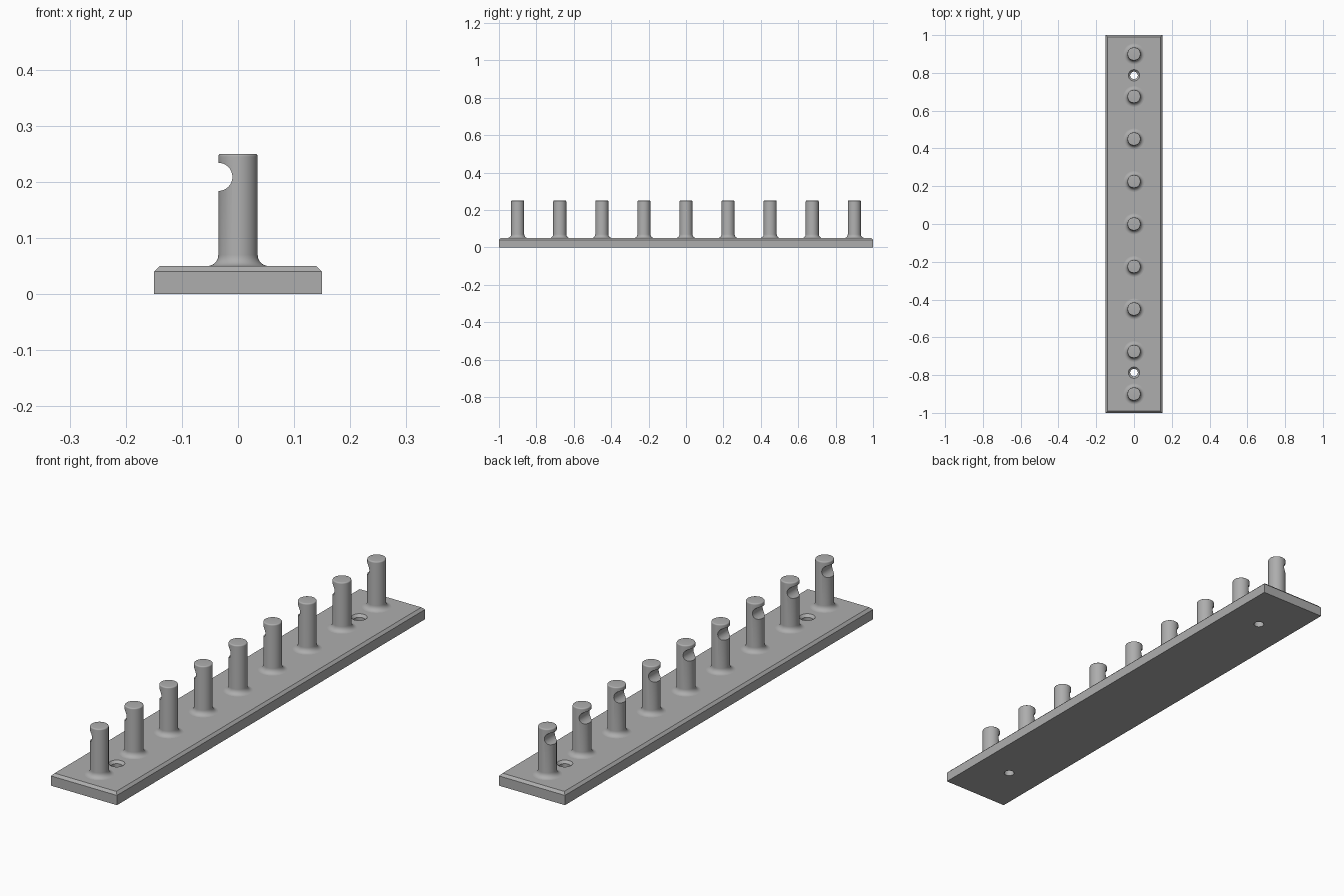
import bpy, bmesh, math
from mathutils import Matrix, Vector

if "Cube" in bpy.data.objects:
    bpy.data.objects.remove(bpy.data.objects["Cube"], do_unlink=True)

GREY = (0.42, 0.42, 0.42, 1)
grey = bpy.data.materials.new("plain grey")
grey.use_nodes = True
grey.diffuse_color = GREY
grey.node_tree.nodes["Principled BSDF"].inputs["Base Color"].default_value = GREY

HEIGHT, PLATE, RADIUS, FILLET, EDGE = 0.25, 0.05, 0.035, 0.02, 0.005


def add_object(name, bm):
    bmesh.ops.recalc_face_normals(bm, faces=bm.faces)
    mesh = bpy.data.meshes.new(name)
    bm.to_mesh(mesh)
    bm.free()
    mesh.materials.append(grey)
    obj = bpy.data.objects.new(name, mesh)
    bpy.context.collection.objects.link(obj)
    return obj


def lathe(name, profile, steps=48):
    """Closed solid turned from (radius, height) points that start and end on the axis."""
    bm = bmesh.new()
    verts = [bm.verts.new((r, 0, z)) for r, z in profile]
    edges = [bm.edges.new(pair) for pair in zip(verts, verts[1:])]
    bmesh.ops.spin(bm, geom=verts + edges, axis=(0, 0, 1), cent=(0, 0, 0),
                   angle=math.tau, steps=steps)
    bmesh.ops.remove_doubles(bm, verts=bm.verts, dist=1e-5)
    return add_object(name, bm)


def select_only(obj):
    bpy.ops.object.select_all(action='DESELECT')
    obj.select_set(True)
    bpy.context.view_layer.objects.active = obj


def cut(obj, cutter):
    mod = obj.modifiers.new("cut", 'BOOLEAN')
    mod.operation, mod.solver, mod.object = 'DIFFERENCE', 'EXACT', cutter
    select_only(obj)
    bpy.ops.object.modifier_apply(modifier=mod.name)
    bpy.data.objects.remove(cutter, do_unlink=True)


# Base plate with a chamfered top rim
bm = bmesh.new()
bmesh.ops.create_cube(bm, size=1, matrix=Matrix.Translation((0, 0, PLATE / 2))
                      @ Matrix.Diagonal((0.3, 2, PLATE, 1)))
rim = [e for e in bm.edges if all(v.co.z > PLATE / 2 for v in e.verts)]
bmesh.ops.bevel(bm, geom=rim, offset=0.01, segments=1, affect='EDGES')
plate = add_object("base_plate", bm)

# Countersunk screw holes
for side in (-1, 1):
    hole = lathe("screw_hole_cutter", [(0, -0.02), (0.02, -0.02), (0.02, 0.04),
                                       (0.03, PLATE), (0.03, 0.08), (0, 0.08)])
    hole.location.y = side * 0.787
    hole.hide_render = True
    bpy.context.view_layer.update()
    cut(plate, hole)
select_only(plate)
bpy.ops.object.shade_smooth_by_angle(angle=math.radians(30))

# Peg: flared foot, straight shaft, rounded top edge
quarter = [i * math.pi / 12 for i in range(7)]
foot = [(RADIUS + FILLET * (1 - math.sin(a)), PLATE + FILLET * (1 - math.cos(a)))
        for a in quarter]
tip = [(RADIUS - EDGE * (1 - math.cos(a)), HEIGHT - EDGE * (1 - math.sin(a)))
       for a in quarter]
peg = lathe("peg_1", [(0, PLATE)] + foot + tip + [(0, HEIGHT)])

# Round hook notch across the outer side of the peg
bm = bmesh.new()
bmesh.ops.create_cone(bm, cap_ends=True, segments=48, radius1=0.025, radius2=0.025,
                      depth=0.2, matrix=Matrix.Translation((-RADIUS, 0, 0.209))
                      @ Matrix.Rotation(math.pi / 2, 4, 'X'))
notch = add_object("notch_cutter", bm)
notch.hide_render = True
bpy.context.view_layer.update()
cut(peg, notch)

# Open the underside where the peg meets the plate
bm = bmesh.new()
bm.from_mesh(peg.data)
hidden = [f for f in bm.faces if all(v.co.z < PLATE + 1e-4 for v in f.verts)]
bmesh.ops.delete(bm, geom=hidden, context='FACES')
bm.to_mesh(peg.data)
bm.free()
select_only(peg)
bpy.ops.object.shade_smooth_by_angle(angle=math.radians(30))

# Row of nine pegs
for i in range(9):
    item = peg if i == 0 else bpy.data.objects.new(f"peg_{i + 1}", peg.data)
    if i:
        bpy.context.collection.objects.link(item)
    item.location = Vector((0, -0.9 + 0.225 * i, 0))
